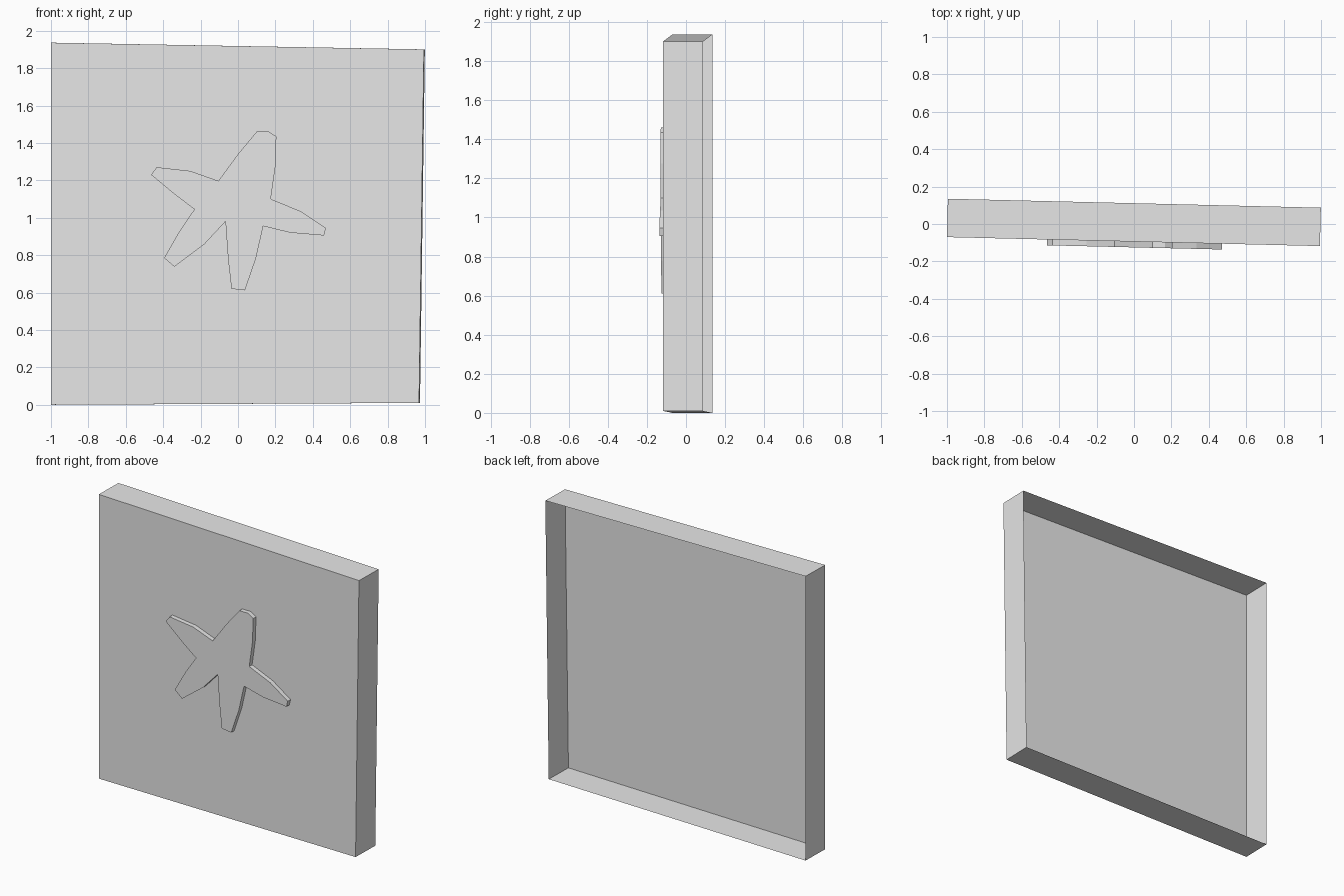
import bpy
import bmesh
from mathutils import Vector

cube = bpy.data.objects.get("Cube")
if cube:
    bpy.data.objects.remove(cube, do_unlink=True)

grey = bpy.data.materials.new("plain_grey")
grey.use_nodes = True
colour = (0.8, 0.8, 0.8, 1.0)
grey.diffuse_color = colour
grey.node_tree.nodes["Principled BSDF"].inputs["Base Color"].default_value = colour


def on_panel(x, z):
    """Point on the slightly turned front plane of the panel."""
    return Vector((x, -0.094 - 0.024 * x, z))


def extruded(name, outline, front_shift, back_shift):
    """Front face plus side walls, left open at the back."""
    bm = bmesh.new()
    front = [bm.verts.new(on_panel(x, z) + front_shift) for x, z in outline]
    back = [bm.verts.new(on_panel(x, z) + back_shift) for x, z in outline]
    bm.faces.new(front)
    count = len(outline)
    for i in range(count):
        j = (i + 1) % count
        bm.faces.new((front[j], front[i], back[i], back[j]))
    # Make the front face point towards -y
    bm.normal_update()
    bm.faces.ensure_lookup_table()
    if bm.faces[0].normal.y > 0:
        bmesh.ops.reverse_faces(bm, faces=bm.faces[:])
    mesh = bpy.data.meshes.new(name)
    bm.to_mesh(mesh)
    bm.free()
    mesh.materials.append(grey)
    obj = bpy.data.objects.new(name, mesh)
    bpy.context.collection.objects.link(obj)
    return obj


flat = Vector((0, 0, 0))

# Slightly skewed shallow tray, hollow behind
tray_outline = [(-1, 0), (0.968, 0.01), (0.994, 1.90), (-1, 1.936)]
extruded("tray_panel", tray_outline, flat, Vector((0.005, 0.205, 0)))

# Raised star with five uneven arms, clockwise from the top arm
star_outline = [
    (0.10, 1.46), (0.165, 1.46), (0.205, 1.435), (0.20, 1.275), (0.175, 1.10),
    (0.335, 1.035), (0.47, 0.945), (0.46, 0.905), (0.28, 0.92), (0.135, 0.955),
    (0.095, 0.78), (0.037, 0.612), (-0.035, 0.62), (-0.053, 0.78), (-0.067, 0.98),
    (-0.18, 0.858), (-0.34, 0.738), (-0.395, 0.785), (-0.313, 0.928), (-0.233, 1.045),
    (-0.345, 1.13), (-0.465, 1.23), (-0.435, 1.27), (-0.255, 1.25), (-0.105, 1.197),
    (0.0, 1.34),
]
extruded("raised_star", star_outline, Vector((0, -0.031, 0)), flat)
